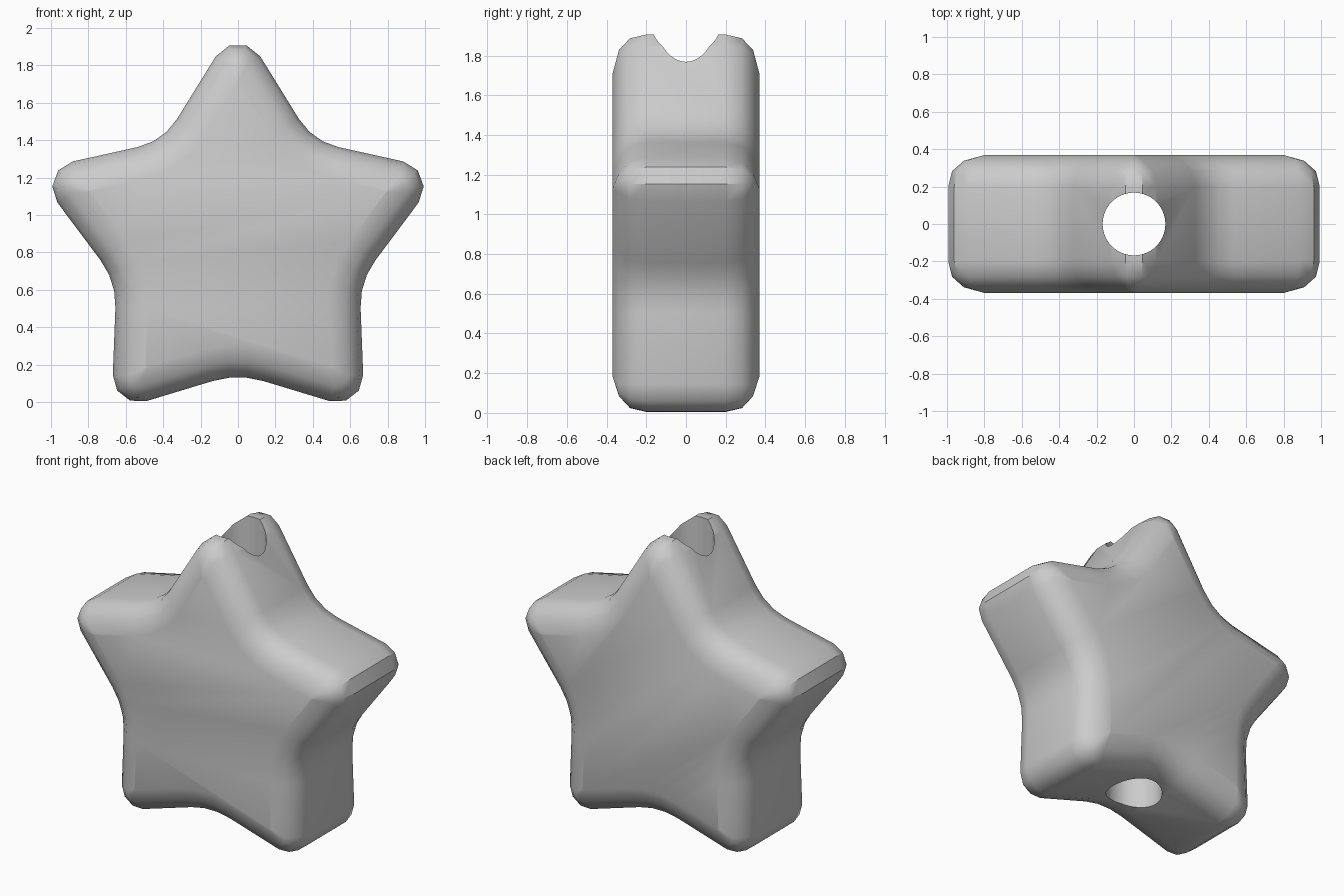
import bpy, bmesh
from math import pi, sin, tan, radians
from mathutils import Vector, Matrix

if "Cube" in bpy.data.objects:
    bpy.data.objects.remove(bpy.data.objects["Cube"])

# Sharp star corners in x,z (right half), mirrored to a full outline
half = [(0, 2.04), (.40, 1.393), (1.095, 1.239), (.65, .644), (.677, -.052), (0, .153)]
corners = half + [(-x, z) for x, z in half[4:0:-1]]
corners = [Vector(c) for c in reversed(corners)]
TIP_RADIUS, NOTCH_REACH, SEGS = .14, .14, 3


def star_ring(inset):
    """Star outline moved inward, with every corner rounded."""
    pts, n = [], len(corners)
    for i, p in enumerate(corners):
        to_prev = (corners[i - 1] - p).normalized()
        to_next = (corners[(i + 1) % n] - p).normalized()
        bis = (to_prev + to_next).normalized()
        h = to_prev.angle(to_next) / 2
        tip = to_prev.x * to_next.y - to_prev.y * to_next.x < 0
        s = 1 if tip else -1
        r = max(TIP_RADIUS - inset, .004) if tip else NOTCH_REACH * tan(h) + inset
        centre = p + bis * (s * inset + r) / sin(h)
        for k in range(SEGS + 1):
            a = s * (pi / 2 - h) * (2 * k / SEGS - 1)
            pts.append(centre + Matrix.Rotation(a, 2) @ (-bis * r))
    return pts


# Star body: stacked rings from front to back with rounded rims
rim = [(.37, .172), (.338, .083), (.282, .02), (.2, 0)]
layers = [(-y, d) for y, d in rim] + rim[::-1]
bm = bmesh.new()
rings = [[bm.verts.new((p.x, y, p.y)) for p in star_ring(d)] for y, d in layers]
count = len(rings[0])
for a, b in zip(rings, rings[1:]):
    for i in range(count):
        j = (i + 1) % count
        bm.faces.new((a[i], a[j], b[j], b[i]))
bm.faces.new(rings[0])
bm.faces.new(rings[-1])
bmesh.ops.recalc_face_normals(bm, faces=bm.faces)
mesh = bpy.data.meshes.new("star_bead")
bm.to_mesh(mesh)
bm.free()
star = bpy.data.objects.new("star_bead", mesh)
bpy.context.collection.objects.link(star)

# Vertical string hole
bpy.ops.mesh.primitive_cylinder_add(vertices=40, radius=.168, depth=3, location=(0, 0, 1))
cutter = bpy.context.object
cutter.name = "hole_cutter"
cutter.hide_render = True
cutter.hide_set(True)
cut = star.modifiers.new("string_hole", 'BOOLEAN')
cut.operation = 'DIFFERENCE'
cut.solver = 'EXACT'
cut.object = cutter

# Apply the cut, then smooth shading with crisp tip and hole edges
bpy.ops.object.select_all(action='DESELECT')
star.select_set(True)
bpy.context.view_layer.objects.active = star
bpy.ops.object.modifier_apply(modifier=cut.name)
bpy.data.objects.remove(cutter)
bpy.ops.object.shade_smooth_by_angle(angle=radians(36))
